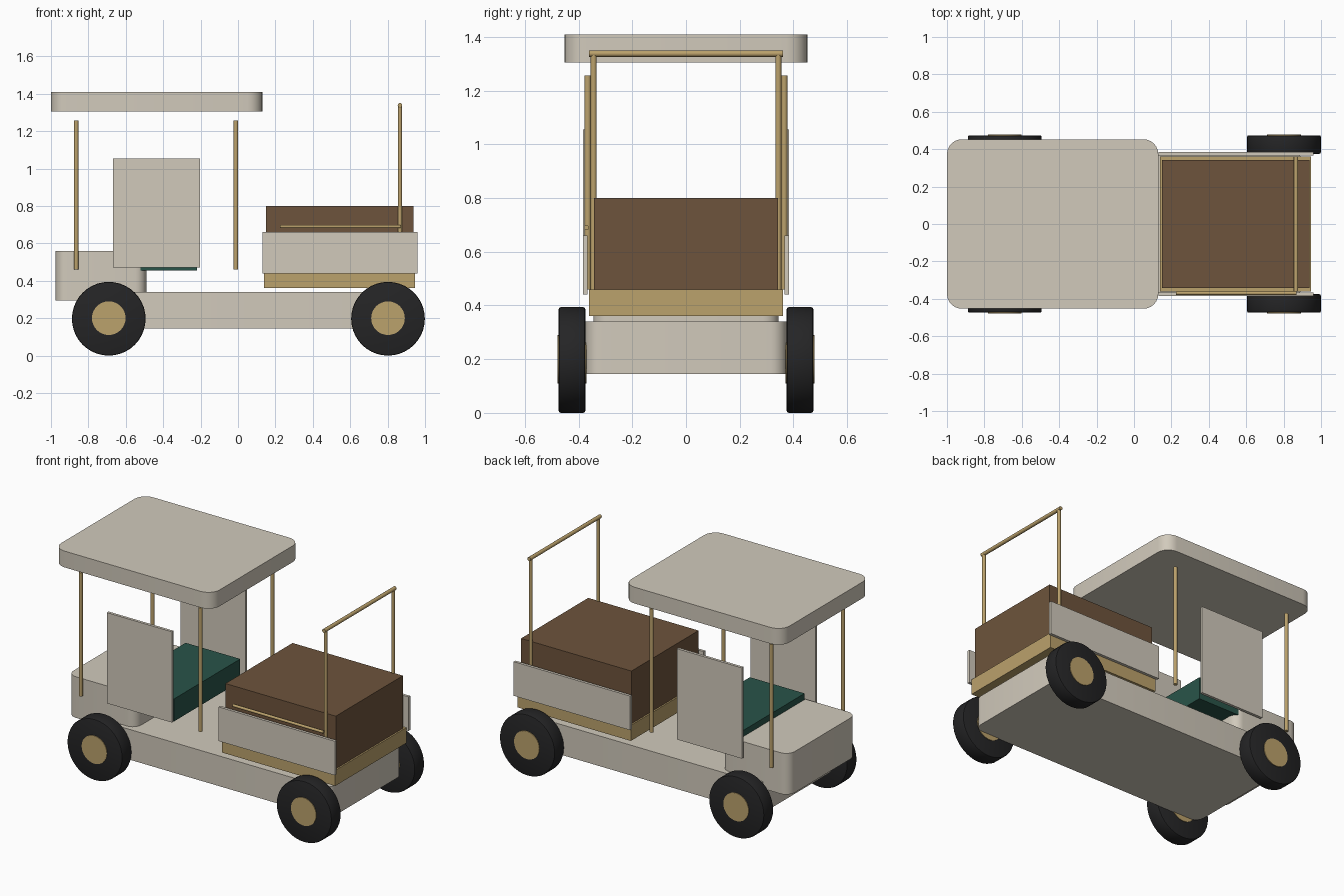
import bpy, bmesh, math
from mathutils import Vector

if "Cube" in bpy.data.objects:
    bpy.data.objects.remove(bpy.data.objects["Cube"])


def material(name, rgb):
    m = bpy.data.materials.new(name)
    m.diffuse_color = (*rgb, 1)
    m.use_nodes = True
    m.node_tree.nodes["Principled BSDF"].inputs["Base Color"].default_value = m.diffuse_color
    return m


CREAM = material("cream paint", (0.64, 0.59, 0.50))
TAN = material("tan metal", (0.50, 0.36, 0.15))
BROWN = material("brown cargo", (0.155, 0.088, 0.045))
GREEN = material("green cushion", (0.022, 0.088, 0.066))
RUBBER = material("black rubber", (0.018, 0.018, 0.019))


def finish(bm, name, mat, smooth=False):
    bmesh.ops.recalc_face_normals(bm, faces=bm.faces)
    me = bpy.data.meshes.new(name)
    bm.to_mesh(me)
    bm.free()
    me.materials.append(mat)
    ob = bpy.data.objects.new(name, me)
    bpy.context.collection.objects.link(ob)
    if smooth:
        bpy.ops.object.select_all(action='DESELECT')
        ob.select_set(True)
        bpy.context.view_layer.objects.active = ob
        bpy.ops.object.shade_smooth_by_angle(angle=math.radians(35))
    return ob


def box(name, mat, x, y, z, corner=0):
    """Box from ranges; corner rounds the upright edges."""
    bm = bmesh.new()
    bmesh.ops.create_cube(bm, size=1)
    for v in bm.verts:
        for i, (lo, hi) in enumerate((x, y, z)):
            v.co[i] = lo if v.co[i] < 0 else hi
    if corner:
        upright = [e for e in bm.edges
                   if abs(e.verts[0].co.z - e.verts[1].co.z) > 1e-4]
        bmesh.ops.bevel(bm, geom=upright, offset=corner, segments=6,
                        profile=0.5, affect='EDGES')
    return finish(bm, name, mat, corner > 0)


def rod(name, mat, a, b, r, sides=16, bevel=0):
    """Cylinder from a to b with optional rounded rims."""
    a, b = Vector(a), Vector(b)
    d = b - a
    bm = bmesh.new()
    bmesh.ops.create_cone(bm, cap_ends=True, segments=sides,
                          radius1=r, radius2=r, depth=d.length)
    if bevel:
        rims = [e for e in bm.edges
                if abs(e.verts[0].co.z - e.verts[1].co.z) < 1e-4]
        bmesh.ops.bevel(bm, geom=rims, offset=bevel, segments=2,
                        profile=0.5, affect='EDGES')
    rot = d.to_track_quat('Z', 'Y').to_matrix()
    for v in bm.verts:
        v.co = rot @ v.co + (a + b) / 2
    return finish(bm, name, mat, True)


# Body
box("chassis", CREAM, (-0.80, 0.915), (-0.375, 0.375), (0.145, 0.34), 0.06)
box("cowl", CREAM, (-0.975, -0.49), (-0.345, 0.345), (0.295, 0.56), 0.06)
box("roof", CREAM, (-1.0, 0.13), (-0.453, 0.453), (1.305, 1.41), 0.08)
box("seat", GREEN, (-0.61, -0.22), (-0.337, 0.337), (0.455, 0.60))

# Cargo bed
box("bed_floor", TAN, (0.14, 0.947), (-0.362, 0.362), (0.36, 0.46))
box("cargo_block", BROWN, (0.15, 0.937), (-0.342, 0.342), (0.46, 0.80))

# Parts repeated on both sides
for s, side in ((-1, "front"), (1, "back")):
    y = sorted((s * 0.366, s * 0.384))
    box(f"door_{side}", CREAM, (-0.667, -0.203), y, (0.47, 1.055))
    box(f"bed_panel_{side}", CREAM, (0.13, 0.96), y, (0.44, 0.66))
    rod(f"handle_post_{side}", TAN, (0.866, s * 0.344, 0.46),
        (0.866, s * 0.344, 1.34), 0.011)
    for i, x in enumerate((-0.865, -0.011)):
        rod(f"roof_post_{side}_{i}", TAN, (x, s * 0.366, 0.46),
            (x, s * 0.366, 1.257), 0.012)
    for i, x in enumerate((-0.691, 0.802)):
        rod(f"tyre_{side}_{i}", RUBBER, (x, s * 0.375, 0.197),
            (x, s * 0.474, 0.197), 0.197, 40, 0.008)
        rod(f"hub_{side}_{i}", TAN, (x, s * 0.371, 0.2),
            (x, s * 0.478, 0.2), 0.09, 32)

# Handle bar and single side rail
rod("handle_bar", TAN, (0.866, -0.362, 1.338), (0.866, 0.362, 1.338), 0.012)
rod("side_rail", TAN, (0.225, -0.37, 0.69), (0.87, -0.37, 0.69), 0.009)
